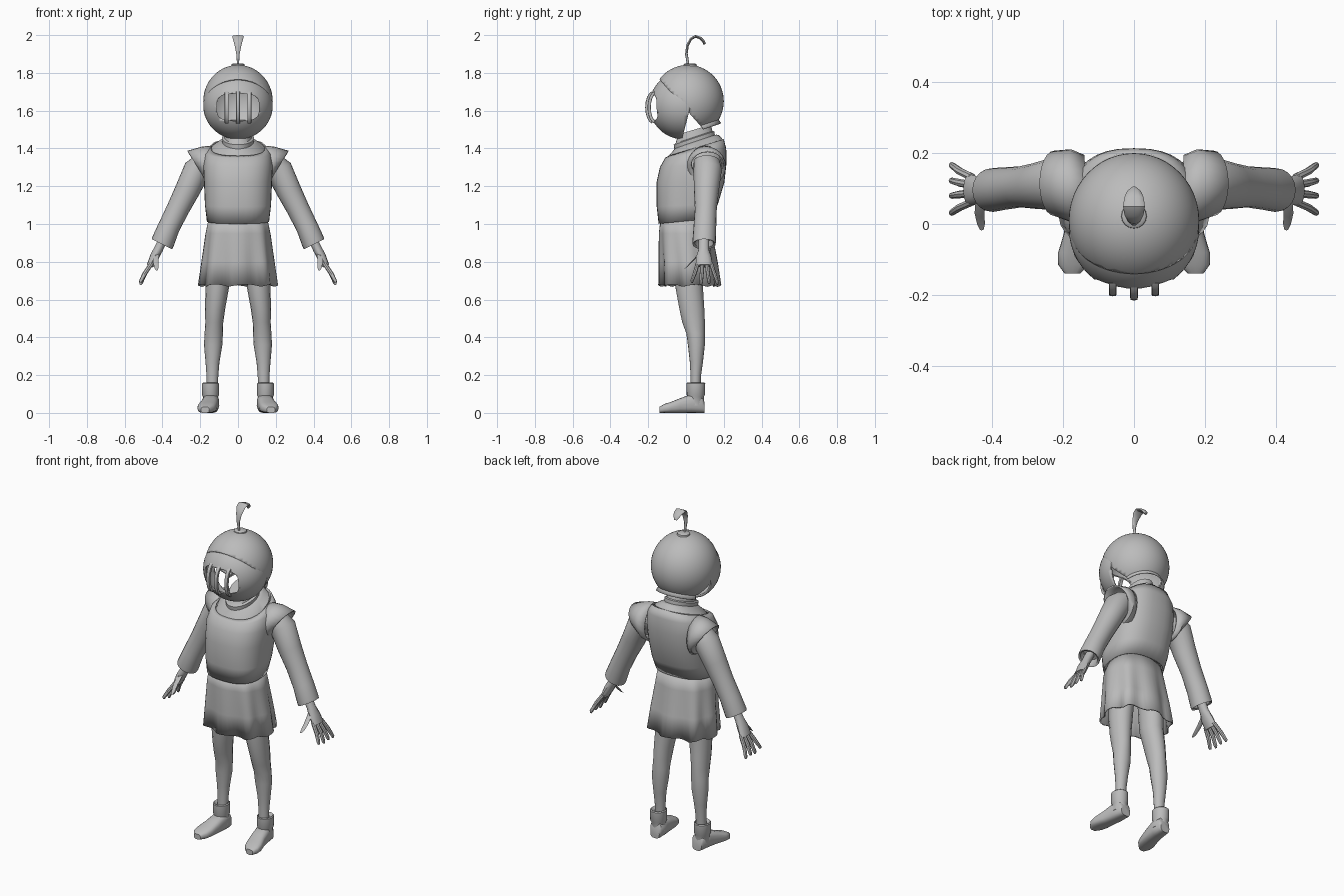
import bpy, bmesh, math
from mathutils import Vector as V

if "Cube" in bpy.data.objects:
    bpy.data.objects.remove(bpy.data.objects["Cube"])

grey = bpy.data.materials.new("plain grey")
grey.diffuse_color = (0.5, 0.5, 0.5, 1)
grey.use_nodes = True
grey.node_tree.nodes["Principled BSDF"].inputs["Base Color"].default_value = grey.diffuse_color


def finish(name, bm, mirror=False, thick=0, angle=40):
    bmesh.ops.recalc_face_normals(bm, faces=bm.faces)
    me = bpy.data.meshes.new(name)
    bm.to_mesh(me)
    bm.free()
    ob = bpy.data.objects.new(name, me)
    bpy.context.collection.objects.link(ob)
    me.materials.append(grey)
    if mirror:
        ob.modifiers.new("mirror", 'MIRROR').use_mirror_merge = False
    if thick:
        m = ob.modifiers.new("wall", 'SOLIDIFY')
        m.thickness = thick
    bpy.ops.object.select_all(action='DESELECT')
    bpy.context.view_layer.objects.active = ob
    ob.select_set(True)
    bpy.ops.object.shade_smooth_by_angle(angle=math.radians(angle))
    return ob


def loft(rings, n=24, power=2.0, caps=True, bm=None, wave=None):
    """Skin rings given as (centre, axis u, axis v)."""
    bm = bm or bmesh.new()
    rows = []
    for i, (c, u, v) in enumerate(rings):
        row = []
        for k in range(n):
            a = 2 * math.pi * k / n
            s, t = math.cos(a), math.sin(a)
            s = math.copysign(abs(s) ** (2 / power), s)
            t = math.copysign(abs(t) ** (2 / power), t)
            p = V(c) + V(u) * s + V(v) * t
            if wave:
                p += wave(i, a)
            row.append(bm.verts.new(p))
        rows.append(row)
    for r, q in zip(rows, rows[1:]):
        for k in range(n):
            j = (k + 1) % n
            bm.faces.new((r[k], r[j], q[j], q[k]))
    if caps:
        bm.faces.new(rows[0][::-1])
        bm.faces.new(rows[-1])
    return bm


def level(z, y0, y1, rx, tilt=0, x=0):
    """Horizontal ring from front y0 to back y1, rising by tilt toward the back."""
    r = (y1 - y0) / 2
    return ((x, (y0 + y1) / 2, z), (rx, 0, 0), (0, r, r * tilt))


# Breastplate with a wide neckline
finish("breastplate", loft([
    level(1.015, -.145, .135, .165, .1), level(1.10, -.155, .17, .175, .05),
    level(1.22, -.156, .203, .18), level(1.31, -.138, .214, .184, .05),
    level(1.375, -.11, .213, .172, .15), level(1.405, -.092, .2, .145, .3)],
    n=36, power=2.5, caps=False), thick=.008)
# Yoke inside the neckline and tilted collar rings
finish("yoke", loft([
    level(1.36, -.11, .195, .15, .2), level(1.405, -.09, .195, .14, .3),
    level(1.43, -.066, .175, .10, .33), level(1.437, -.06, .16, .085, .33)], n=32))
finish("collar", loft([
    level(1.42, -.06, .155, .083, .33), level(1.455, -.065, .15, .085, .33),
    level(1.46, -.055, .14, .072, .33), level(1.50, -.04, .13, .065, .3)], n=32))


# Skirt with soft folds and a scalloped hem
def hem(i, a):
    fold = .004 * i * math.cos(8 * a)
    lift = .012 * abs(math.sin(4 * a + .8)) if i == 3 else 0
    return V((fold * math.cos(a), fold * math.sin(a), lift))


finish("skirt", loft([
    level(1.03, -.135, .125, .155, .05), level(.95, -.14, .135, .168),
    level(.8, -.137, .16, .186), level(.668, -.135, .175, .2)],
    n=64, power=2.4, caps=False, wave=hem), thick=.008)

# Legs
legs = [(.9, -.06, .1, .03, .165), (.66, -.055, .09, .048, .172), (.55, -.035, .097, .068, .175),
        (.48, -.02, .1, .078, .173), (.42, .002, .1, .08, .177), (.36, .01, .1, .083, .18),
        (.27, .02, .09, .098, .172), (.2, .024, .08, .104, .167), (.12, .024, .076, .108, .165)]
finish("leg", loft([level(z, y0, y1, (x1 - x0) / 2, 0, (x0 + x1) / 2)
                    for z, y0, y1, x0, x1 in legs], n=16), mirror=True)

# Boots: cuffed shaft and foot
finish("boot_shaft", loft([
    level(.04, .002, .097, .043, 0, .142), level(.085, .008, .095, .04, 0, .145),
    level(.095, .004, .1, .045, 0, .146), level(.155, .002, .102, .045, 0, .146),
    level(.16, .006, .097, .04, 0, .146), level(.145, .02, .085, .03, 0, .14)], n=20), mirror=True)
feet = [(.14, .097, .03, .06), (.14, .085, .038, .09), (.144, .03, .044, .1), (.153, -.03, .046, .078),
        (.164, -.08, .05, .058), (.17, -.115, .044, .047), (.174, -.14, .022, .032)]
finish("boot_foot", loft([((x, y, h / 2), (w, 0, 0), (0, 0, h / 2))
                          for x, y, w, h in feet], n=20, power=2.8), mirror=True)

# Flared shoulder caps
finish("shoulder_cap", loft([
    ((.14, .10, 1.30), (0, .095, 0), (.0, 0, .115)),
    ((.178, .108, 1.305), (0, .103, 0), (.012, 0, .105)),
    ((.225, .115, 1.318), (0, .092, 0), (.042, 0, .07))],
    n=24, caps=False), mirror=True, thick=.008)

# Sleeves with open cuffs
sleeve = [(.16, .11, 1.33, .075, .07), (.215, .115, 1.29, .072, .075), (.27, .108, 1.175, .066, .066),
          (.318, .105, 1.08, .06, .058), (.365, .1, .985, .058, .06), (.398, .096, .905, .062, .062),
          (.403, .096, .893, .06, .061), (.401, .096, .898, .05, .05), (.39, .097, .925, .04, .04)]
finish("sleeve", loft([((x, y, z), (0, b, 0), (a * .89, 0, a * .45))
                       for x, y, z, a, b in sleeve], n=20), mirror=True)

# Hands: palm, four fingers, thumb
hand = loft([((.395, .095, .92), (0, .028, 0), (.022, 0, .01)),
             ((.422, .094, .865), (0, .028, 0), (.022, 0, .01)),
             ((.443, .094, .825), (0, .04, 0), (.022, 0, .01)),
             ((.466, .097, .778), (0, .045, 0), (.016, 0, .008))], n=12)
for y0, y1, z1 in ((.062, .032, .69), (.087, .08, .678), (.11, .122, .683), (.132, .166, .68)):
    loft([((.457, y0, .792), (0, .011, 0), (.011, 0, .005)),
          ((.492, (y0 + y1) / 2, .74), (0, .011, 0), (.011, 0, .005)),
          ((.514, y1, z1 + .01), (0, .009, 0), (.009, 0, .004)),
          ((.517, y1, z1), (0, .005, 0), (.005, 0, .002))], n=8, bm=hand)
loft([((.432, .075, .845), (0, .014, .008), (.015, 0, 0)),
      ((.436, .03, .80), (0, .011, .008), (.014, 0, 0)),
      ((.432, .0, .768), (0, .008, .006), (.011, 0, 0)),
      ((.43, -.014, .757), (0, .004, .003), (.006, 0, 0))], n=8, bm=hand)
finish("hand", hand, mirror=True)


def ball(centre, size, seg=48, ring=32):
    bm = bmesh.new()
    bmesh.ops.create_uvsphere(bm, u_segments=seg, v_segments=ring, radius=1)
    for v in bm.verts:
        v.co = V(centre) + V(v.co[i] * size[i] for i in range(3))
    return bm


def slice_off(bm, point, normal):
    """Remove everything on the normal side of a plane, return the cut rim."""
    cut = bmesh.ops.bisect_plane(bm, geom=bm.verts[:] + bm.edges[:] + bm.faces[:],
                                 plane_co=point, plane_no=normal, clear_outer=True)
    return [e for e in cut['geom_cut'] if isinstance(e, bmesh.types.BMEdge)]


# Helmet shell: open at the face and below, flared neck rim
shell = ball((0, .01, 1.65), (.184, .19, .192))
rim = slice_off(shell, (0, 0, 1.495), (0, .33, -1))
new = bmesh.ops.extrude_edge_only(shell, edges=rim)['geom']
for v in (g for g in new if isinstance(g, bmesh.types.BMVert)):
    v.co = V((v.co.x * 1.06, v.co.y + (.012 if v.co.y > 0 else 0), v.co.z - .018))
slice_off(shell, (0, -.10, 1.72), (0, -.75, -.66))
finish("helmet_shell", shell, thick=.008)

# Visor with a rounded rectangular window
visor = ball((0, -.012, 1.628), (.184, .182, .18))
slice_off(visor, (0, -.06, 1.725), (0, .62, .78))
slice_off(visor, (0, .005, 1.55), (0, .96, -.25))
visor = finish("visor", visor, thick=.012)
cutter = finish("window_cutter", loft([((0, y, 1.618), (.112, 0, 0), (0, 0, .072))
                                       for y in (-.4, -.08)], n=32, power=3.2))
cutter.hide_render = True
cutter.hide_set(True)
cut = visor.modifiers.new("window", 'BOOLEAN')
cut.object = cutter
cut.solver = 'EXACT'

# Curved window bars
for x, y in ((-.06, -.17), (0, -.182), (.06, -.17)):
    bar = []
    for k in range(9):
        a = math.radians(-80 + 20 * k)
        c = (x, y - .035 * math.cos(a) + .01, 1.617 + .078 * math.sin(a))
        bar.append((c, (.011, 0, 0), (0, .009 * math.cos(a), -.009 * math.sin(a))))
    finish("window_bar", loft(bar, n=8, power=4))

# Crown knob and curling plume
finish("crown_knob", loft([level(1.825, -.015, .06, .038), level(1.845, -.012, .056, .035),
                           level(1.85, -.005, .048, .028)], n=16))
plume = [(.012, 1.84, .005, 0), (.002, 1.9, .009, 10), (.008, 1.945, .018, -25), (.026, 1.98, .027, -50),
         (.05, 1.993, .031, -85), (.075, 1.985, .027, -120), (.092, 1.968, .02, -140), (.1, 1.952, .008, -150)]
finish("plume", loft([((0, y, z), (w, 0, 0),
                       (0, .007 * math.cos(math.radians(a)), .007 * math.sin(math.radians(a))))
                      for y, z, w, a in plume], n=12))
